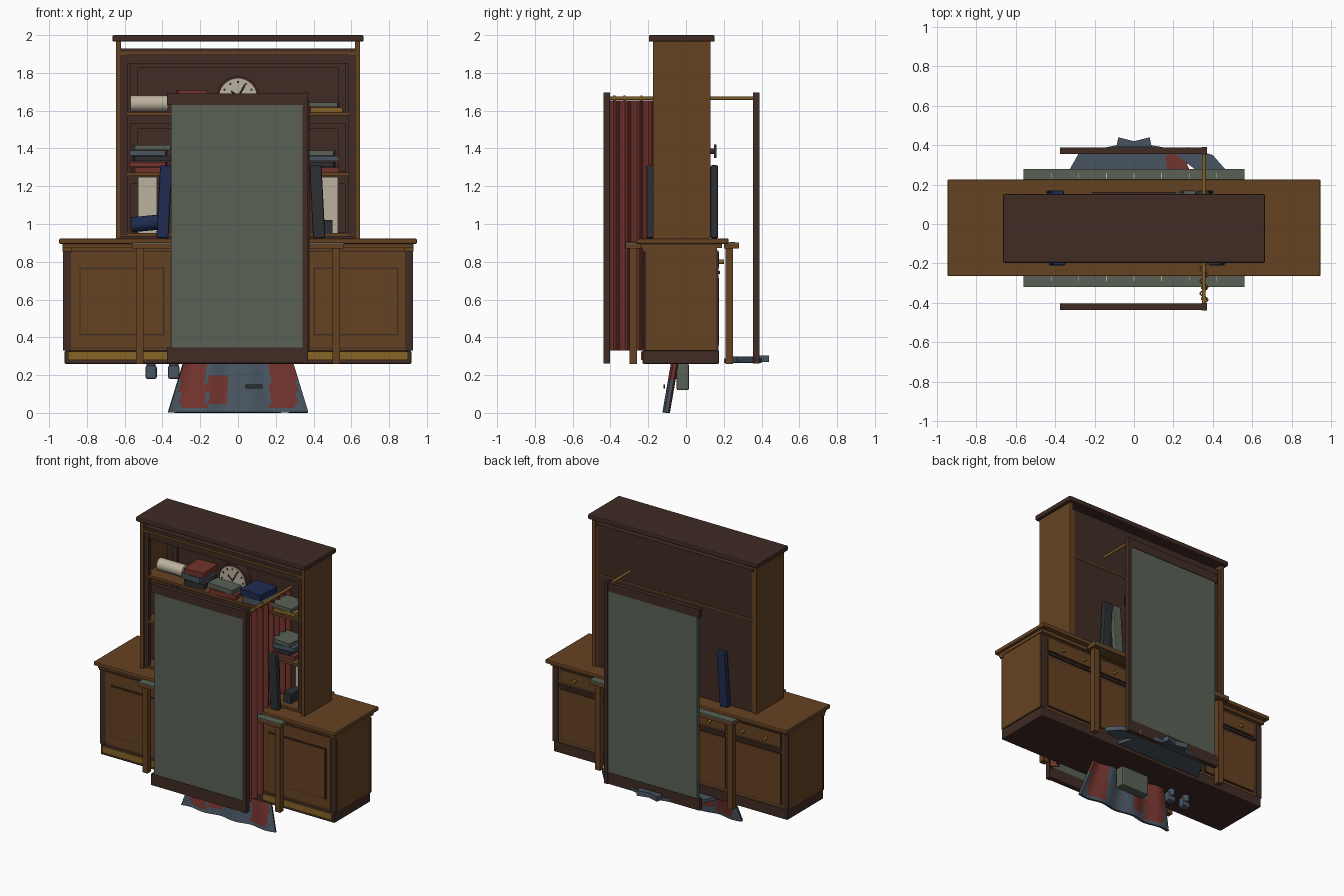
import bpy, bmesh, math
from mathutils import Matrix, Vector

if "Cube" in bpy.data.objects:
    bpy.data.objects.remove(bpy.data.objects["Cube"])


def paint(name, *rgb):
    m = bpy.data.materials.new(name)
    m.use_nodes = True
    m.diffuse_color = (*rgb, 1)
    m.node_tree.nodes["Principled BSDF"].inputs["Base Color"].default_value = (*rgb, 1)
    return m


wood = paint("oak wood", .13, .055, .016)
dark = paint("dark walnut", .052, .025, .018)
green = paint("sage green", .1, .12, .09)
red = paint("brick red", .17, .033, .026)
blue = paint("navy blue", .014, .024, .08)
slate = paint("slate cloth", .065, .09, .12)
gold = paint("old gold", .24, .13, .02)
cream = paint("cream paper", .5, .44, .34)
charcoal = paint("charcoal", .026, .028, .032)


def finish(name, bm, *mats):
    bmesh.ops.recalc_face_normals(bm, faces=bm.faces)
    me = bpy.data.meshes.new(name)
    bm.to_mesh(me)
    bm.free()
    for m in mats:
        me.materials.append(m)
    ob = bpy.data.objects.new(name, me)
    bpy.context.collection.objects.link(ob)
    return ob


def box(name, mat, x, y, z, tilt=0, turn=0, bevel=0):
    lo, hi = Vector((x[0], y[0], z[0])), Vector((x[1], y[1], z[1]))
    bm = bmesh.new()
    bmesh.ops.create_cube(bm, size=1, matrix=Matrix.Diagonal((*(hi - lo), 1)))
    ob = finish(name, bm, mat)
    ob.location = (lo + hi) / 2
    ob.rotation_euler = (0, math.radians(tilt), math.radians(turn))
    if bevel:
        mod = ob.modifiers.new("bevel", "BEVEL")
        mod.width, mod.segments = bevel, 2
    return ob


def wide(w):
    return (-w, w)


def pair(name, mat, x, y, z):
    box("left_" + name, mat, x, y, z)
    box("right_" + name, mat, (-x[1], -x[0]), y, z)


def rod(name, mat, center, radius, length, axis, sides=24):
    bm = bmesh.new()
    bmesh.ops.create_cone(bm, cap_ends=True, segments=sides, radius1=radius, radius2=radius, depth=length)
    ob = finish(name, bm, mat)
    ob.location = center
    ob.rotation_euler = Vector(axis).to_track_quat('Z', 'Y').to_euler()
    for p in ob.data.polygons:
        p.use_smooth = len(p.vertices) == 4
    return ob


def sheet(name, shape, cols, rows, mats, rule=lambda c: 0, thick=.008):
    bm = bmesh.new()
    grid = [[bm.verts.new(shape(i / cols, j / rows)) for i in range(cols + 1)] for j in range(rows + 1)]
    for j in range(rows):
        for i in range(cols):
            f = bm.faces.new((grid[j][i], grid[j][i + 1], grid[j + 1][i + 1], grid[j + 1][i]))
            f.material_index = rule(f.calc_center_median())
    ob = finish(name, bm, *mats)
    mod = ob.modifiers.new("thickness", "SOLIDIFY")
    mod.thickness, mod.offset = thick, 0
    return ob


def prism(name, mat, outline, z, height):
    bm = bmesh.new()
    face = bm.faces.new([bm.verts.new((x, y, z)) for x, y in outline])
    out = bmesh.ops.extrude_face_region(bm, geom=[face])
    verts = [g for g in out["geom"] if isinstance(g, bmesh.types.BMVert)]
    bmesh.ops.translate(bm, verts=verts, vec=(0, 0, height))
    return finish(name, bm, mat)


def raised_panel(name, x, z, face, side):
    # dark border plate with a wooden plate on it
    for part, mat, gap, depth in (("border", dark, 0, .005), ("panel", wood, .007, .009)):
        y = sorted((face, face + side * depth))
        box(name + "_" + part, mat, (x[0] + gap, x[1] - gap), y, (z[0] + gap, z[1] - gap))


# Base cabinet
box("plinth", dark, wide(.918), (-.23, .175), (.26, .33), bevel=.006)
box("cabinet_body", wood, wide(.925), (-.215, .165), (.33, .88))
box("counter_moulding", wood, wide(.93), (-.24, .19), (.872, .895))
box("counter_top", wood, wide(.947), (-.265, .225), (.895, .923), bevel=.006)
pair("front_post", dark, (.885, .926), (-.222, -.21), (.33, .86))
pair("back_post", dark, (.885, .926), (.16, .172), (.33, .86))
pair("post_cap", wood, (.88, .93), (-.23, -.2), (.855, .875))
pair("kick_plate", gold, (.36, .9), (-.239, -.23), (.28, .325))

# Front doors
for i, (a, b) in enumerate([(-.89, -.35), (-.33, .33), (.35, .89)]):
    raised_panel(f"door_{i}", (a, b), (.34, .86), -.215, -1)
    raised_panel(f"door_inset_{i}", (a + .05, b - .04), (.41, .77), -.224, -1)

# Drawers and doors at the back
for i in range(4):
    a = -.87 + i * .44
    raised_panel(f"drawer_{i}", (a, a + .42), (.76, .86), .165, 1)
    box(f"drawer_rail_{i}", dark, (a, a + .42), (.165, .18), (.735, .75))
    raised_panel(f"back_door_{i}", (a, a + .42), (.35, .72), .165, 1)
    for x in (a + .12, a + .3):
        rod("drawer_knob", gold, (x, .185, .8), .012, .03, (0, 1, 0), sides=12)

# Narrow benches before and behind the cabinet
for end, y0, y1, leg in (("front", -.32, -.24, -.3), ("back", .2, .28, .21)):
    box(end + "_bench_apron", wood, wide(.56), (y0, y1), (.87, .893))
    box(end + "_bench_top", green, wide(.56), (y0, y1), (.893, .902))
    pair(end + "_bench_leg", wood, (.5, .54), (leg, leg + .04), (.26, .87))
    for i in range(-3, 4):
        x = i * .14
        box("bench_mark", cream, (x - .002, x + .002), (y0 + .03, y0 + .06), (.902, .904))

# Hutch
pair("hutch_side", wood, (.62, .645), (-.175, .13), (.92, 1.965))
box("crown", dark, wide(.665), (-.197, .152), (1.965, 2), bevel=.008)
box("hutch_back", dark, wide(.62), (.09, .12), (.92, 1.93))
box("hutch_top_board", dark, wide(.62), (-.165, .12), (1.91, 1.93))
box("hutch_top_strip", wood, wide(.62), (-.172, -.14), (1.895, 1.912))
box("hutch_top_rail", dark, wide(.62), (-.16, -.14), (1.85, 1.895))
pair("hutch_stile", dark, (.585, .62), (-.165, -.14), (.94, 1.9))
for i, z in enumerate((.935, 1.255, 1.575)):
    box(f"shelf_{i}", wood, wide(.62), (-.165, .09), (z, z + .018))
    box(f"back_rail_{i}", dark, wide(.57), (.075, .09), (z + .25, z + .28))
    pair("back_stile", dark, (.53, .57), (.075, .09), (z + .02, z + .28))
box("back_seam", wood, wide(.62), (.12, .123), (1.575, 1.585))
pair("back_edge", wood, (.605, .62), (.12, .124), (.93, 1.92))
box("back_plate", dark, wide(.21), (.148, .162), (1.35, 1.42))
rod("back_plate_stem", dark, (0, .135, 1.385), .015, .04, (0, 1, 0))

# Clock
rod("clock_case", dark, (0, -.03, 1.67), .112, .05, (0, 1, 0), sides=40)
rod("clock_face", cream, (0, -.057, 1.67), .1, .008, (0, 1, 0), sides=40)
for i in range(12):
    a = i * math.tau / 12
    p = Vector((math.sin(a) * .082, -.063, 1.67 + math.cos(a) * .082))
    rod("hour_mark", charcoal, p, .006, .004, (0, 1, 0), sides=8)
for a, size in ((-.8, .05), (.5, .075)):
    hand = (math.sin(a), 0, math.cos(a))
    rod("clock_hand", charcoal, Vector((0, -.063, 1.67)) + Vector(hand) * size / 2, .004, size, hand, sides=8)


# Stacks of books
def stack(name, x, y, base, thick, *mats):
    for i, m in enumerate(mats):
        z = base + i * thick
        shift = .008 * (-1) ** i
        box(f"{name}_{i}", m, (x[0] + shift, x[1] + shift), y, (z, z + thick - .004), turn=4 * (-1) ** i)


top, middle, low = 1.593, 1.273, .953
stack("red_stack", (-.33, -.18), (-.15, .02), top, .04, charcoal, slate, red)
stack("green_stack", (-.12, .08), (-.16, -.06), top, .035, red, green)
stack("blue_stack", (.13, .3), (-.15, .02), top, .045, slate, blue)
stack("small_stack", (.37, .54), (-.15, .01), top, .027, gold, green)
stack("right_stack", (.36, .52), (-.14, .02), middle, .03, red, charcoal, slate, green)
stack("left_stack", (-.56, -.37), (-.14, .02), middle, .03, red, red, charcoal, slate, green)
rod("paper_roll", cream, (-.47, -.06, top + .045), .042, .2, (1, 0, 0))
rod("blue_roll", blue, (-.49, -.1, low + .05), .04, .15, (1, 0, .1))
pair("paper_sheet", cream, (.43, .53), (.03, .045), (low, 1.25))
box("low_shelf_box", charcoal, (.44, .5), (-.12, 0), (low, 1.02))

# Books leaning on the counter
for name, mat, x, y, lean in (("front_blue", blue, -.39, -.19, 3), ("front_gray", charcoal, .42, -.19, -3),
                              ("back_blue", blue, -.4, .15, 4), ("back_gray", charcoal, .36, .15, -3),
                              ("back_green", green, .27, .15, 4)):
    box(name + "_book", mat, (x - .032, x + .032), (y - .02, y + .02), (.925, 1.31), tilt=lean, bevel=.008)

# Standing screens
for end, y in (("front", -.42), ("back", .372)):
    slab = (y - .013, y + .013)
    box(end + "_screen_panel", green, (-.356, .345), slab, (.34, 1.635))
    box(end + "_screen_top", dark, (-.376, .345), (y - .016, y + .016), (1.63, 1.69))
    box(end + "_screen_foot", dark, (-.376, .345), (y - .016, y + .016), (.265, .345))
    box(end + "_screen_stile", dark, (.342, .37), (y - .018, y + .018), (.262, 1.695))

# Curtain on its rail
rod("curtain_rail", gold, (.355, -.025, 1.665), .009, .8, (0, 1, 0), sides=12)
for y in (-.38, -.325, -.235):
    rod("rail_ring", gold, (.355, y, 1.665), .016, .012, (0, 1, 0), sides=16)
sheet("curtain", lambda u, v: (.355 + .02 * math.sin(u * 50), -.4 + u * .5, .33 + v * 1.325), 64, 1, [red])

# Cloth hanging below the cabinet
def hanging(u, v):
    return ((u - .5) * (.74 - .16 * v), -.105 + .045 * v + .01 * math.sin(u * 19), .002 + v * .26)


def patch(c):
    side = .17 < abs(c.x) < .31 and c.z > .02
    middle_patch = -.16 < c.x < -.06 and .04 < c.z < .2
    return int(side or middle_patch)


sheet("hanging_cloth", hanging, 36, 12, [slate, red], patch, thick=.02)
box("cloth_tag", charcoal, (.04, .13), (-.118, -.11), (.13, .15))
box("hanging_box", green, wide(.11), (-.05, .015), (.12, .26), bevel=.008)
for x in (-.46, -.34):
    box("small_boot", slate, (x - .03, x + .03), (-.07, -.02), (.18, .25), bevel=.01)
    rod("boot_shaft", slate, (x, -.03, .24), .024, .05, (0, 0, 1))

# Coat lying behind the cabinet
prism("coat_body", slate, [(-.37, .2), (-.28, .36), (-.09, .4), (.09, .4), (.25, .37), (.3, .2)], .265, .022)
prism("coat_collar", slate, [(-.09, .39), (-.08, .44), (0, .42), (.08, .44), (.09, .39)], .27, .035)
prism("coat_sleeve", slate, [(.2, .36), (.27, .39), (.4, .35), (.47, .27), (.36, .24)], .268, .03)
prism("coat_patch", red, [(.17, .26), (.16, .35), (.24, .36), (.29, .26)], .287, .006)
